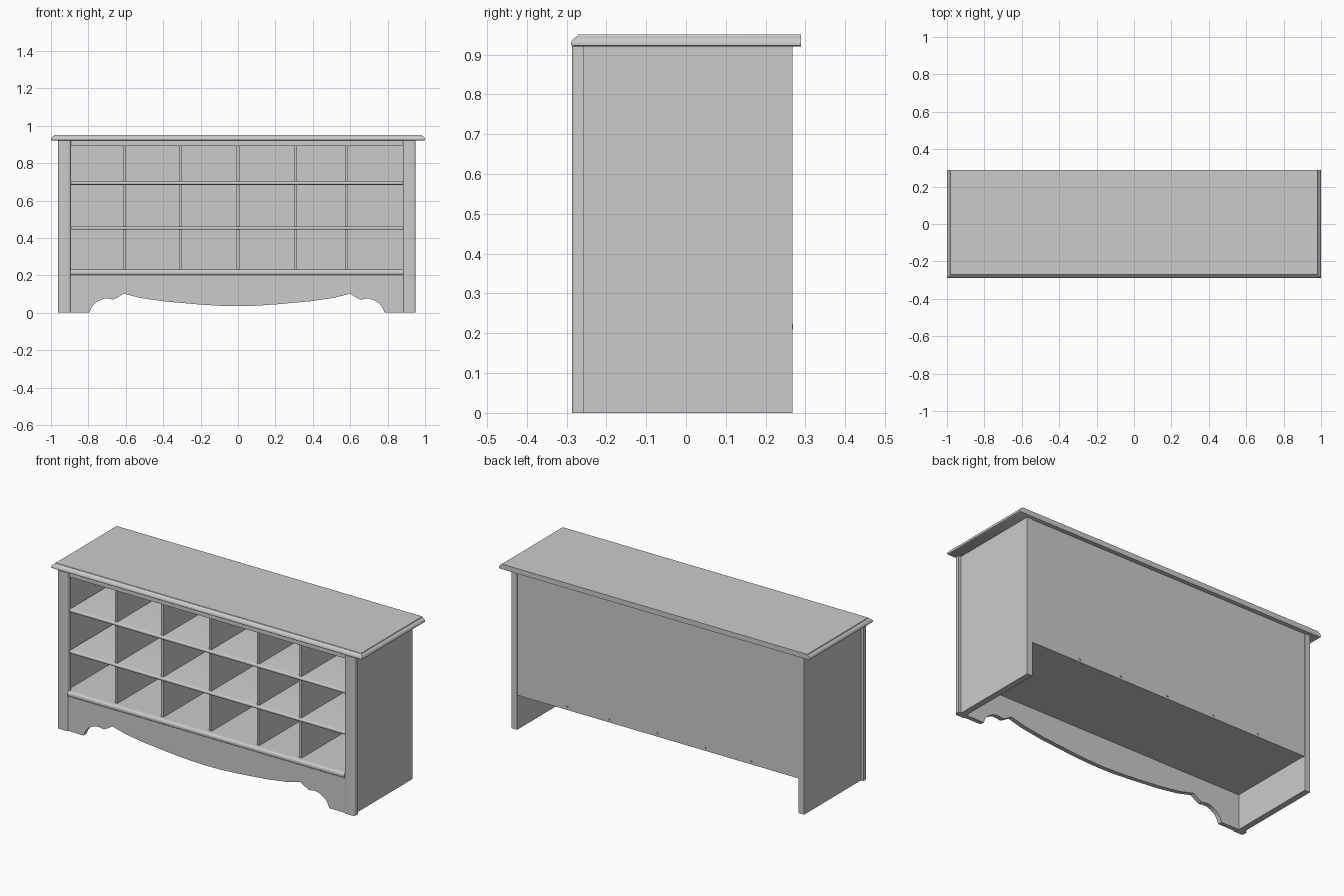
import bpy, bmesh, math

if "Cube" in bpy.data.objects:
    bpy.data.objects.remove(bpy.data.objects["Cube"], do_unlink=True)

# One painted finish for the whole cabinet
grey = bpy.data.materials.new("plain grey")
grey.use_nodes = True
COLOUR = (0.6, 0.6, 0.6, 1)
grey.diffuse_color = COLOUR
grey.node_tree.nodes["Principled BSDF"].inputs["Base Color"].default_value = COLOUR

MID = -0.006       # centre line of the carcass
BACK = 0.267


def finish(name, bm):
    bmesh.ops.recalc_face_normals(bm, faces=bm.faces)
    mesh = bpy.data.meshes.new(name)
    bm.to_mesh(mesh)
    bm.free()
    obj = bpy.data.objects.new(name, mesh)
    obj.data.materials.append(grey)
    bpy.context.collection.objects.link(obj)
    return obj


def smooth(obj):
    bpy.ops.object.select_all(action="DESELECT")
    obj.select_set(True)
    bpy.context.view_layer.objects.active = obj
    bpy.ops.object.shade_smooth_by_angle(angle=math.radians(35))


def box(name, x, y, z, round_axis=None, radius=0.0):
    """Box from (low, high) ranges; optionally round the front edges along one axis."""
    bm = bmesh.new()
    bmesh.ops.create_cube(bm, size=1)
    for v in bm.verts:
        v.co = [r[0] + (c + 0.5) * (r[1] - r[0]) for c, r in zip(v.co, (x, y, z))]
    if round_axis is not None:
        edges = [e for e in bm.edges
                 if abs((e.verts[0].co - e.verts[1].co)[round_axis]) > 1e-4
                 and all(abs(v.co.y - y[0]) < 1e-4 for v in e.verts)]
        bmesh.ops.bevel(bm, geom=edges, offset=radius, segments=4,
                        profile=0.5, affect="EDGES")
    obj = finish(name, bm)
    if round_axis is not None:
        smooth(obj)
    return obj


# Moulded top: stacked rectangles with a plain back edge
def moulded_top():
    bm = bmesh.new()
    rings = []
    for z, inset in ((0.92, 0.006), (0.923, 0.001), (0.928, 0), (0.934, 0.002),
                     (0.940, 0.006), (0.944, 0.012), (0.946, 0.016), (0.95, 0.018)):
        x, y = 1 - inset, -0.289 + inset
        rings.append([bm.verts.new(p) for p in
                      ((-x, y, z), (x, y, z), (x, 0.289, z), (-x, 0.289, z))])
    for low, high in zip(rings, rings[1:]):
        for i in range(4):
            j = (i + 1) % 4
            bm.faces.new((low[i], low[j], high[j], high[i]))
    bm.faces.new(rings[0])
    bm.faces.new(rings[-1])
    smooth(finish("top_board", bm))


moulded_top()

# Sides and front posts, mirrored about the centre line
for side, s in (("left", 1), ("right", -1)):
    def span(a, b):
        return tuple(sorted((MID + s * a, MID + s * b)))
    box(side + "_side_panel", span(0.905, 0.94), (-0.256, BACK), (0, 0.92))
    box(side + "_front_post", span(0.888, 0.956), (-0.287, -0.256), (0, 0.92), 2, 0.012)

# Back panel, shelves and upper rail
INNER = (MID - 0.906, MID + 0.906)
FRONT = (MID - 0.89, MID + 0.89)
box("back_panel", INNER, (0.25, 0.264), (0.2, 0.92))
box("bottom_shelf", INNER, (-0.256, 0.25), (0.203, 0.228))
box("bottom_shelf_nosing", FRONT, (-0.287, -0.256), (0.2, 0.23), 0, 0.012)
box("upper_rail", FRONT, (-0.272, -0.25), (0.892, 0.92))
for name, z in (("lower", 0.453), ("upper", 0.693)):
    box(name + "_shelf", FRONT, (-0.268, 0.25), (z - 0.009, z + 0.009), 0, 0.007)

# Upright dividers, with a screw head behind each
for i, x in enumerate((-0.605, -0.308, 0, 0.308, 0.58)):
    box(f"divider_{i + 1}", (x - 0.007, x + 0.007), (-0.256, 0.25), (0.228, 0.9))
    bm = bmesh.new()
    bmesh.ops.create_cone(bm, cap_ends=True, segments=10, radius1=0.006,
                          radius2=0.006, depth=0.006)
    for v in bm.verts:
        v.co = (x + v.co.x, 0.266 + v.co.z, 0.217 + v.co.y)
    finish(f"screw_{i + 1}", bm)

# Scalloped apron: half profile mirrored, then extruded backwards
half = [(0.89, 0), (0.79, 0), (0.777, 0.03), (0.76, 0.05), (0.735, 0.066),
        (0.71, 0.075), (0.685, 0.075), (0.66, 0.07), (0.637, 0.082), (0.605, 0.102),
        (0.52, 0.08), (0.39, 0.061), (0.2, 0.044), (0.09, 0.037)]
lower_edge = [(-x, z) for x, z in half] + [(0, 0.035)] + half[::-1]
bm = bmesh.new()
front, back = [], []
for y, row in ((-0.281, front), (-0.256, back)):
    for x, z in lower_edge:
        row.append([bm.verts.new((MID + x, y, h)) for h in (z, 0.203)])
for i in range(len(lower_edge) - 1):
    f0, f1, b0, b1 = front[i], front[i + 1], back[i], back[i + 1]
    bm.faces.new((f0[0], f1[0], f1[1], f0[1]))
    bm.faces.new((b0[0], b0[1], b1[1], b1[0]))
    bm.faces.new((f0[0], b0[0], b1[0], f1[0]))
    bm.faces.new((f0[1], f1[1], b1[1], b0[1]))
for i in (0, -1):
    bm.faces.new((front[i][0], front[i][1], back[i][1], back[i][0]))
smooth(finish("scalloped_apron", bm))
